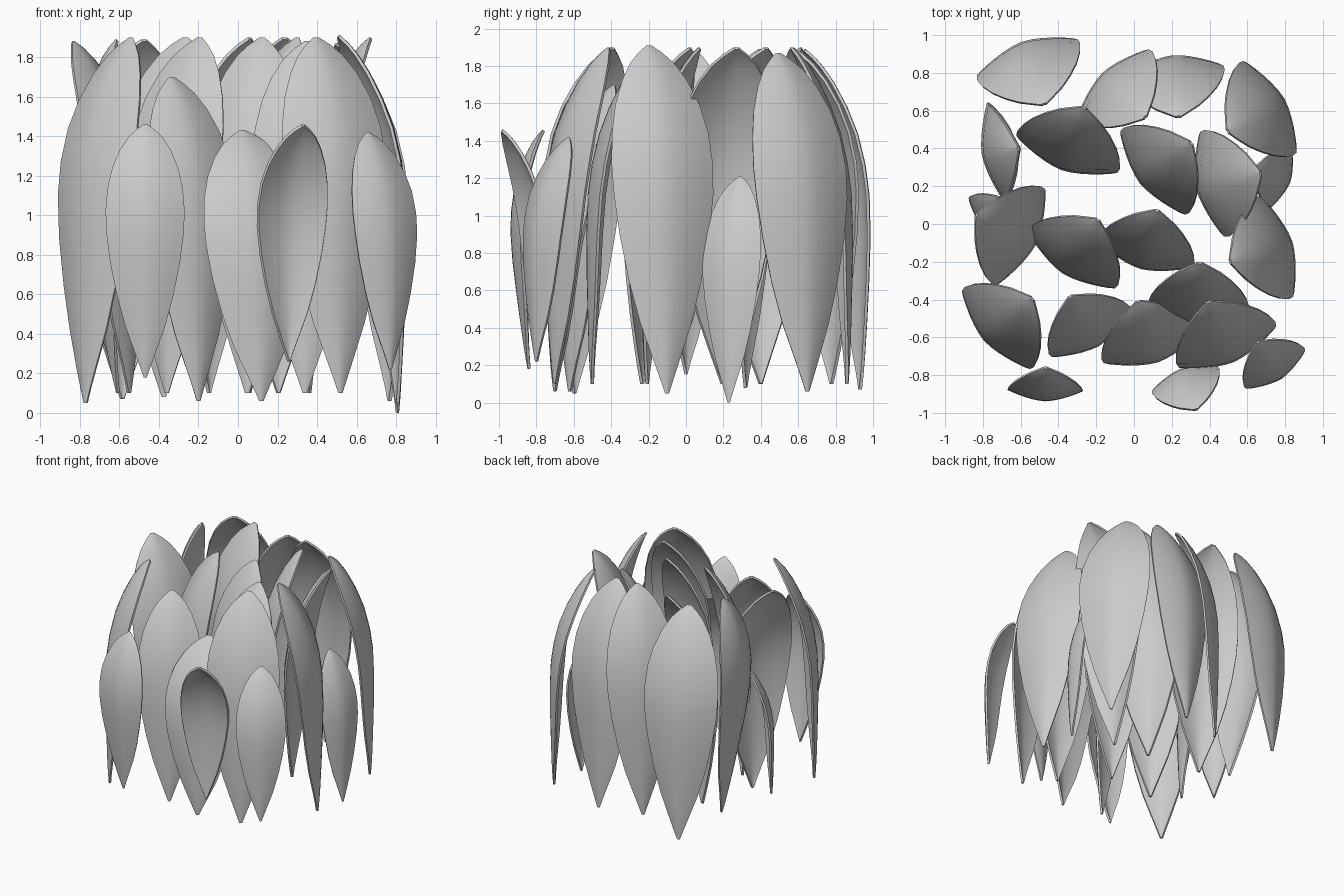
import bpy, bmesh
from math import cos, sin, radians

# Shared petal profile: height fraction, relative width, outward offset of the midrib (in widths)
PROFILE = [
    (0.00, 0.04, 0.11), (0.04, 0.13, 0.12), (0.10, 0.27, 0.13), (0.20, 0.50, 0.14),
    (0.32, 0.71, 0.15), (0.45, 0.88, 0.155), (0.57, 0.98, 0.14), (0.66, 1.00, 0.10),
    (0.75, 0.95, 0.03), (0.83, 0.83, -0.07), (0.90, 0.64, -0.185), (0.95, 0.43, -0.29),
    (0.98, 0.23, -0.37), (1.00, 0.05, -0.44),
]
SAG = 0.14      # how far the side edges fall behind the midrib
COLS = 10
THICK = 0.016

# x, y of the widest chord's middle, facing angle of the convex side, width, bottom z, top z
PETALS = [
    # back row
    (-0.565, 0.88, 110, 0.58, 0.07, 1.89),
    (-0.11, 0.74, 134, 0.54, 0.10, 1.90),
    (0.21, 0.81, 96, 0.54, 0.10, 1.90),
    (0.72, 0.62, 30, 0.57, 0.06, 1.87),
    # upper middle row
    (-0.72, 0.38, 190, 0.54, 0.10, 1.89),
    (-0.355, 0.37, 250, 0.58, 0.08, 1.90),
    (0.10, 0.27, 218, 0.57, 0.10, 1.90),
    (0.415, 0.21, 193, 0.58, 0.10, 1.90),
    (0.78, 0.24, -20, 0.33, 0.00, 1.21),
    # lower middle row
    (-0.77, 0.02, 222, 0.32, 0.15, 1.20),
    (-0.60, -0.07, -27, 0.58, 0.10, 1.88),
    (-0.33, -0.19, 237, 0.56, 0.10, 1.90),
    (0.06, -0.16, 255, 0.53, 0.10, 1.90),
    (0.34, -0.45, 268, 0.54, 0.10, 1.88),
    (0.755, -0.12, 18, 0.57, 0.05, 1.91),
    # front rows
    (-0.73, -0.56, 221, 0.56, 0.05, 1.90),
    (-0.225, -0.58, 300, 0.50, 0.06, 1.70),
    (0.10, -0.65, 288, 0.56, 0.06, 1.43),
    (0.495, -0.65, 293, 0.57, 0.10, 1.90),
    (-0.47, -0.88, 269, 0.40, 0.18, 1.46),
    (0.27, -0.82, 110, 0.38, 0.26, 1.46),
    (0.75, -0.77, 303, 0.38, 0.22, 1.42),
]
# Petals that lean outward at the top (index: outward shift over the full height)
LEAN = {4: 0.30, 19: 0.14}


def make_petal(index, x, y, angle, width, z0, z1):
    ox, oy = cos(radians(angle)), sin(radians(angle))   # outward direction
    sx, sy = -oy, ox                                    # sideways direction
    lean = LEAN.get(index, 0)
    bm = bmesh.new()
    rows = []
    for t, rel, rib in PROFILE:
        row = []
        for c in range(COLS + 1):
            u = 2 * c / COLS - 1
            side = u * rel * width / 2
            out = (rib - SAG * rel * abs(u) ** 1.6) * width + lean * (t - 0.55)
            row.append(bm.verts.new((x + ox * out + sx * side,
                                     y + oy * out + sy * side,
                                     z0 + t * (z1 - z0))))
        rows.append(row)
    for a, b in zip(rows, rows[1:]):
        for c in range(COLS):
            bm.faces.new((a[c], a[c + 1], b[c + 1], b[c]))
    bm.normal_update()
    bmesh.ops.solidify(bm, geom=bm.faces[:], thickness=THICK)
    bmesh.ops.recalc_face_normals(bm, faces=bm.faces[:])
    name = f"petal_{index + 1:02d}"
    mesh = bpy.data.meshes.new(name)
    bm.to_mesh(mesh)
    bm.free()
    obj = bpy.data.objects.new(name, mesh)
    bpy.context.collection.objects.link(obj)
    return obj


# All petals, shaded smooth with crisp rims
petals = [make_petal(i, *p) for i, p in enumerate(PETALS)]
bpy.ops.object.select_all(action='DESELECT')
for p in petals:
    p.select_set(True)
bpy.context.view_layer.objects.active = petals[0]
bpy.ops.object.shade_smooth_by_angle(angle=radians(40))
